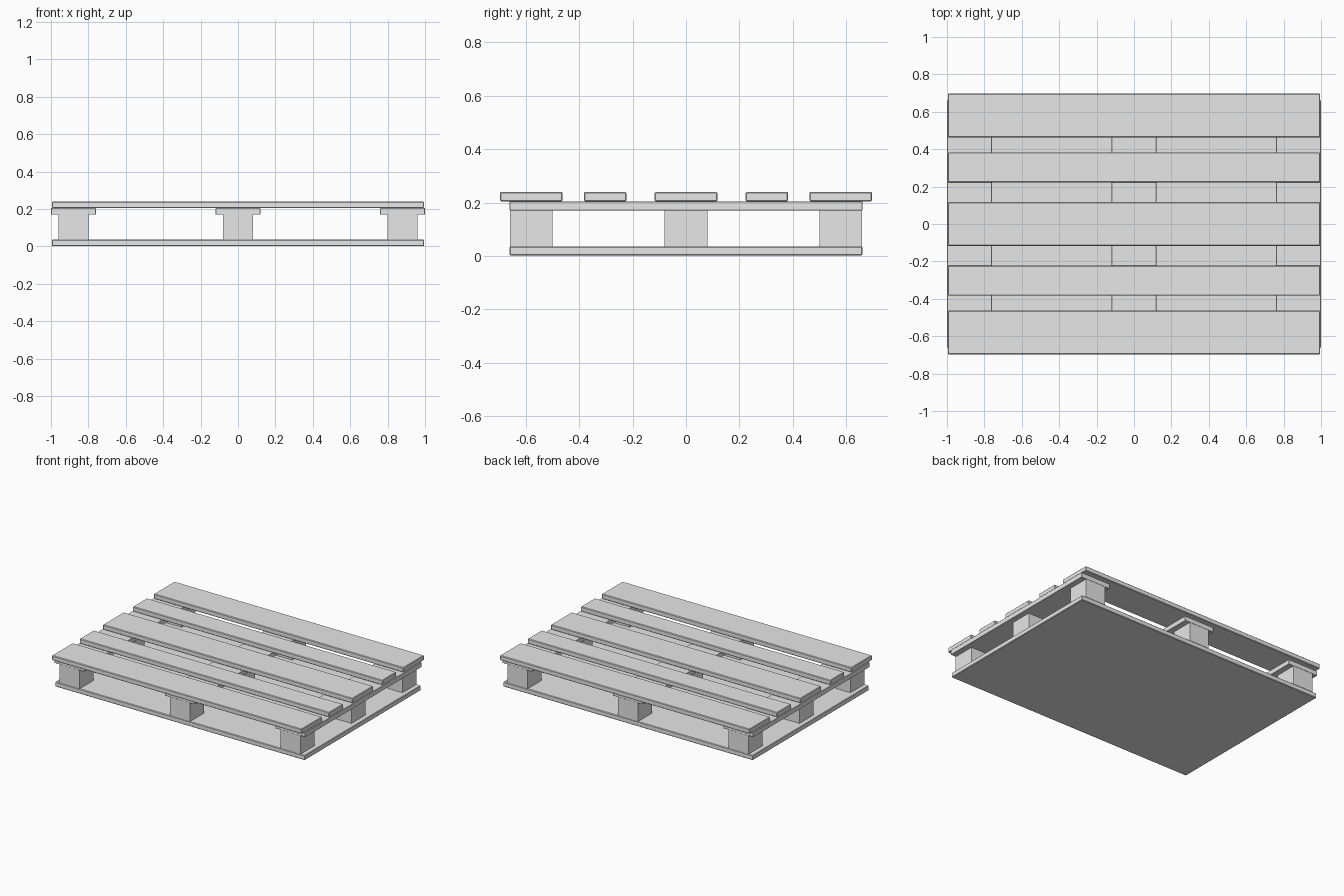
import bpy

if "Cube" in bpy.data.objects:
    bpy.data.objects.remove(bpy.data.objects["Cube"], do_unlink=True)

# Single plain grey for the whole pallet
grey = bpy.data.materials.new("light_grey")
grey.use_nodes = True
colour = (0.8, 0.8, 0.8, 1)
grey.diffuse_color = colour
grey.node_tree.nodes["Principled BSDF"].inputs["Base Color"].default_value = colour


def box(name, centre, size, bevel=0.0):
    """Box from centre and full size, with optional chamfered edges."""
    bpy.ops.mesh.primitive_cube_add(size=1, location=centre)
    ob = bpy.context.object
    ob.name = name
    ob.scale = size
    bpy.ops.object.transform_apply(location=False, rotation=False, scale=True)
    ob.data.materials.append(grey)
    if bevel:
        mod = ob.modifiers.new("chamfer", 'BEVEL')
        mod.width = bevel
        mod.segments = 1
    return ob


THICK = 0.035
CHAMFER = 0.004
BLOCK = 0.16
WIDE, NARROW = 0.235, 0.16
base_top = THICK + 0.002
stringer_z = 0.187
deck_z = 0.222

# Solid base sheet
box("base_sheet", (0, 0, THICK / 2 + 0.001), (1.99, 1.322, THICK), CHAMFER)

# Three stringer boards, each on three blocks
block_top = stringer_z - THICK / 2
for side, x in (("right", -0.88), ("middle", 0), ("left", 0.88)):
    box(f"{side}_stringer", (x, 0, stringer_z), (WIDE + 0.005, 1.322, THICK), CHAMFER / 2)
    for place, y in (("front", -0.58), ("centre", 0), ("back", 0.58)):
        box(f"{side}_{place}_block", (x, y, (base_top + block_top) / 2),
            (BLOCK, BLOCK, block_top - base_top + 0.004))

# Deck boards, alternating wide and narrow
deck = (("front", -0.58, WIDE), ("front_inner", -0.303, NARROW), ("centre", 0, WIDE),
        ("back_inner", 0.303, NARROW), ("back", 0.58, WIDE))
for name, y, width in deck:
    box(f"{name}_deck_board", (0, y, deck_z), (1.99, width, THICK), CHAMFER)
